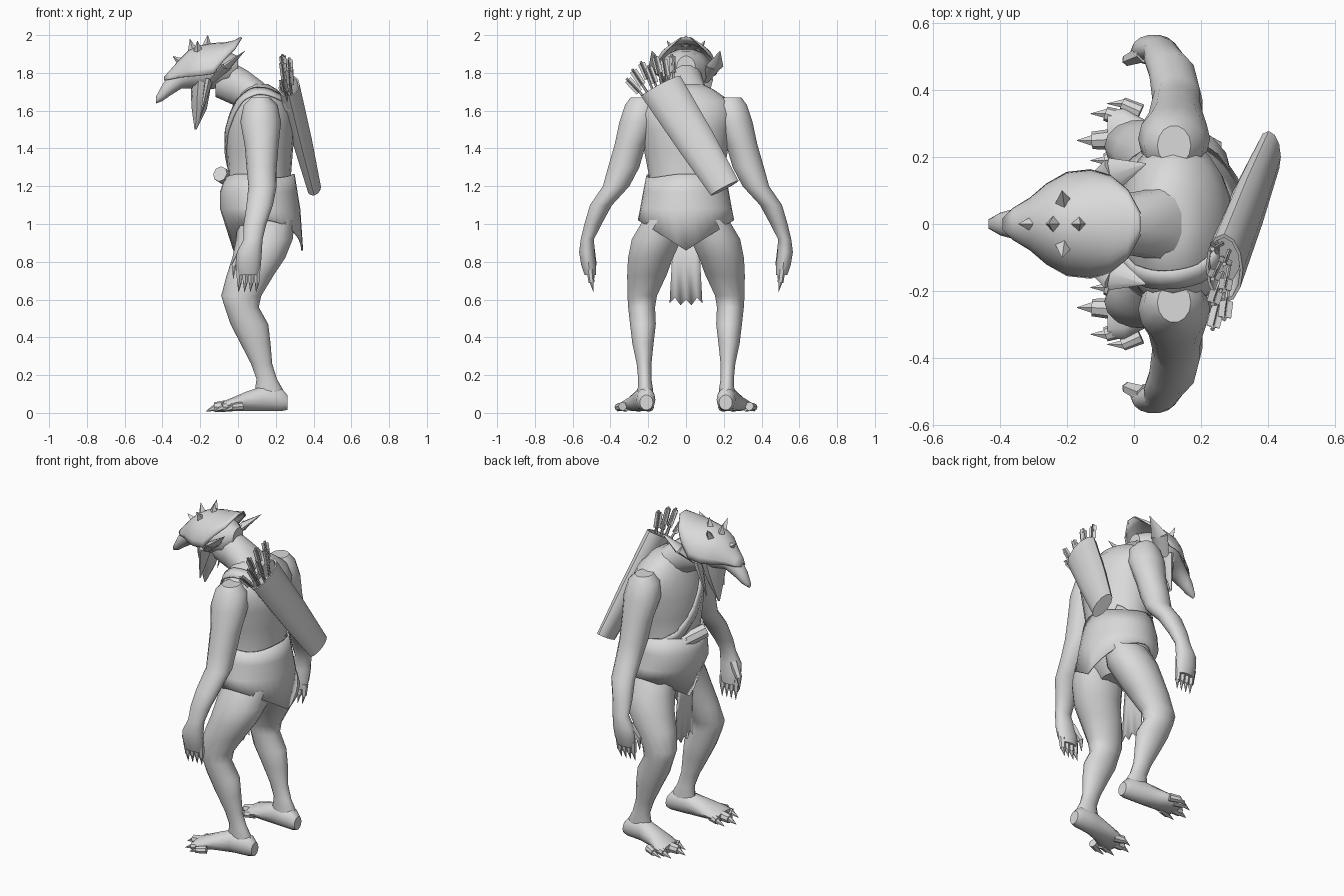
import bpy, bmesh, math
from mathutils import Vector, Matrix

grey = bpy.data.materials.new("plain_grey")
grey.diffuse_color = (0.7, 0.7, 0.7, 1)
X, Y, Z = Vector((1, 0, 0)), Vector((0, 1, 0)), Vector((0, 0, 1))


def finish(name, bm, mirror=False, thick=0, normals=True):
    """Turn a bmesh into a named, smooth-shaded object."""
    if normals:
        bmesh.ops.recalc_face_normals(bm, faces=bm.faces)
    me = bpy.data.meshes.new(name)
    bm.to_mesh(me)
    bm.free()
    me.materials.append(grey)
    ob = bpy.data.objects.new(name, me)
    bpy.context.collection.objects.link(ob)
    if mirror:
        ob.modifiers.new("mirror", 'MIRROR').use_axis = (False, True, False)
    if thick:
        m = ob.modifiers.new("thickness", 'SOLIDIFY')
        m.thickness, m.offset = thick, 0
    return ob


def grid(bm, rows, closed):
    """Skin rows of points with quads."""
    vs = [[bm.verts.new(p) for p in r] for r in rows]
    n = len(rows[0])
    for a, b in zip(vs, vs[1:]):
        for i in range(n if closed else n - 1):
            j = (i + 1) % n
            bm.faces.new((a[i], a[j], b[j], b[i]))
    return vs


def loft(name, secs, u, v, mirror=False, n=14):
    """Closed tube through elliptical sections (x, y, z, radius_u, radius_v)."""
    bm = bmesh.new()
    rows = []
    for x, y, z, a, b in secs:
        ts = [2 * math.pi * i / n for i in range(n)]
        rows.append([Vector((x, y, z)) + u * a * math.cos(t) + v * b * math.sin(t) for t in ts])
    vs = grid(bm, rows, True)
    bm.faces.new(vs[0])
    bm.faces.new(vs[-1])
    return finish(name, bm, mirror)


def rod(bm, p, q, r1, r2, sides=6, flat=1, spin=0):
    """Tapered rod or spike from p to q."""
    p, q = Vector(p), Vector(q)
    d = q - p
    mat = (Matrix.Translation((p + q) / 2) @ d.to_track_quat('Z', 'Y').to_matrix().to_4x4()
           @ Matrix.Rotation(spin, 4, 'Z') @ Matrix.Diagonal((1, flat, 1, 1)))
    bmesh.ops.create_cone(bm, cap_ends=True, segments=sides, radius1=r1, radius2=r2,
                          depth=d.length, matrix=mat)


# Body
torso = loft("torso", [
    (.12, 0, .9, .09, .1), (.11, 0, 1.0, .17, .19), (.105, 0, 1.1, .185, .21),
    (.115, 0, 1.25, .165, .195), (.115, 0, 1.38, .175, .22), (.12, 0, 1.5, .18, .24),
    (.125, 0, 1.58, .168, .255), (.12, 0, 1.65, .14, .235), (.11, 0, 1.71, .1, .15),
    (.1, 0, 1.74, .06, .09)], X, Y, n=20)
loft("neck", [(.2, 0, 1.62, .13, .06), (.13, 0, 1.65, .13, .105), (.05, 0, 1.7, .105, .115),
              (-.03, 0, 1.745, .09, .115), (-.12, 0, 1.78, .09, .11)], Y, Z)

# Arms and hands
loft("arm", [
    (.12, .235, 1.67, .05, .06), (.12, .235, 1.63, .09, .09), (.12, .255, 1.54, .108, .1),
    (.125, .295, 1.42, .09, .085), (.125, .33, 1.3, .08, .085), (.13, .37, 1.2, .075, .072),
    (.115, .45, 1.1, .07, .06), (.09, .492, 1.0, .06, .047), (.08, .522, .92, .05, .036),
    (.06, .525, .85, .066, .042), (.055, .515, .78, .066, .04), (.055, .507, .73, .055, .03)],
    X, Y, True)
bm = bmesh.new()
for i in range(4):
    x = .008 + .031 * i
    rod(bm, (x, .508, .76), (x, .5, .69), .02, .015)
    rod(bm, (x, .5, .695), (x - .005, .49, .64), .013, .001)
rod(bm, (.03, .51, .86), (-.02, .49, .78), .028, .018)
rod(bm, (-.02, .49, .79), (-.025, .487, .71), .016, .001)
finish("fingers", bm, True)

# Legs and feet
loft("leg", [
    (.15, .12, 1.02, .15, .11), (.14, .155, .92, .15, .135), (.11, .188, .82, .14, .122),
    (.065, .207, .73, .125, .107), (.017, .232, .62, .106, .08), (.02, .235, .56, .09, .073),
    (.06, .228, .47, .1, .07), (.092, .228, .37, .08, .058), (.125, .222, .26, .056, .04),
    (.152, .218, .18, .054, .036), (.165, .215, .12, .075, .042), (.17, .215, .06, .07, .04)],
    X, Y, True)
loft("foot", [
    (.262, .21, .055, .035, .04), (.23, .212, .07, .05, .062), (.13, .22, .075, .056, .068),
    (.04, .238, .06, .07, .052), (-.03, .258, .046, .086, .036), (-.08, .265, .035, .078, .026)],
    Y, Z, True)
bm = bmesh.new()
for x, y, r in ((-.08, .36, .02), (-.13, .33, .022), (-.17, .25, .026), (-.13, .19, .022)):
    a, b = Vector((x + .1, .262 + (y - .262) * .75, .035)), Vector((x + .045, y, .03))
    rod(bm, a, b, r * 1.2, r, 8)
    rod(bm, b + X * .01, (x, y, .008), r * .8, .001)
finish("toes", bm, True)

# Head with long hooked nose
loft("head", [
    (0, 0, 1.83, .05, .06), (-.05, 0, 1.82, .1, .095), (-.15, 0, 1.82, .14, .11),
    (-.24, 0, 1.81, .11, .095), (-.3, 0, 1.785, .065, .07), (-.36, 0, 1.735, .045, .057),
    (-.4, 0, 1.695, .034, .045), (-.435, 0, 1.655, .014, .018)], Y, Z)
loft("beard", [
    (-.19, 0, 1.78, .055, .11), (-.2, 0, 1.69, .05, .085), (-.205, 0, 1.61, .04, .05),
    (-.225, 0, 1.5, .005, .006)], X, Y, n=10)
bm = bmesh.new()
rod(bm, (-.14, .1, 1.755), (-.06, .15, 1.835), .025, .05, 8, .4)
rod(bm, (-.06, .15, 1.835), (.035, .18, 1.915), .05, .002, 8, .4)
rod(bm, (-.15, .1, 1.77), (-.2, .085, 1.56), .05, .004, 6, .4)
finish("ears_and_cheek_hair", bm, True)

# Helmet: arched shell, open and raised at the rear
bm = bmesh.new()
rows = []
for x, top, w, rim in ((.018, 1.988, .03, 1.982), (-.02, 1.968, .1, 1.92),
                       (-.07, 1.957, .142, 1.87), (-.13, 1.955, .16, 1.795),
                       (-.2, 1.942, .152, 1.785), (-.26, 1.917, .118, 1.78),
                       (-.31, 1.865, .075, 1.775), (-.36, 1.808, .045, 1.765),
                       (-.39, 1.775, .015, 1.76)):
    ts = [math.pi * (i / 14 - .5) for i in range(15)]
    rows.append([(x, w * math.sin(t), rim + (top - rim) * math.cos(t)) for t in ts])
grid(bm, rows, False)
finish("helmet", bm, thick=.008)
bm = bmesh.new()
for p, q in (((-.24, 0, 1.92), (-.255, 0, 1.98)), ((-.165, 0, 1.94), (-.16, 0, 2.0)),
             ((-.21, .065, 1.915), (-.215, .1, 1.97)), ((-.21, -.065, 1.915), (-.215, -.1, 1.97)),
             ((-.3, 0, 1.855), (-.345, 0, 1.888))):
    rod(bm, p, q, .026, .001, 4)
finish("helmet_spikes", bm)

# Loincloth: wrap with pointed hem, plus hanging front flap
bm = bmesh.new()
rows = [[] for _ in range(4)]
for i in range(32):
    t = 2 * math.pi * i / 32
    c, s = math.cos(t), math.sin(t)
    low = 1.02 - .16 * (1 - abs(s))
    rows[0].append((.115 + .18 * c, .205 * s, 1.255 + .01 * math.cos(3 * t)))
    rows[1].append((.11 + .2 * c, .222 * s, 1.17))
    rows[2].append((.11 + (.215 if c > 0 else .2) * c, .238 * s, 1.08))
    rows[3].append((.13 + (.21 if c > 0 else .15) * c, .25 * s, low))
grid(bm, rows, True)
finish("loincloth", bm, thick=.01)
bm = bmesh.new()
hem = (.58, .61, .57, .6, .57, .61, .58)
grid(bm, [[(.0, .022 * k, 1.0) for k in range(-3, 4)],
          [(.01, .025 * k, .8) for k in range(-3, 4)],
          [(.015, .029 * k, hem[k + 3]) for k in range(-3, 4)]], False)
finish("front_flap", bm, thick=.006)

# Rolled scroll tucked in at the waist
bm = bmesh.new()
rod(bm, (.01, .13, 1.2), (-.095, -.05, 1.265), .042, .042, 8)
finish("scroll", bm)

# Quiver with recessed mouth
u = Vector((0, .88, .47))
d = Vector((.13, .335, -.53)).normalized()
v = d.cross(u).normalized()
loft("quiver", [
    (.275, -.09, 1.64, .095, .045), (.27, -.133, 1.73, .105, .048), (.27, -.133, 1.73, .117, .057),
    (.34, .05, 1.44, .103, .052), (.403, .205, 1.19, .083, .037)], u, v, n=12)

# Arrows fanned out of the quiver
bm = bmesh.new()
for i, (y, z) in enumerate(((-.315, 1.77), (-.285, 1.82), (-.24, 1.86), (-.2, 1.84),
                            (-.165, 1.895), (-.12, 1.88), (-.075, 1.9))):
    tip = Vector((.235 + .035 * (i % 2), y, z))
    base = Vector((.265 + .02 * (i % 2), -.19 + .022 * i, 1.64))
    way = (tip - base).normalized()
    rod(bm, base, tip, .007, .007)
    for spin in (0, math.pi / 2):
        rod(bm, tip - way * .1, tip - way * .01, .02, .02, 4, .12, spin)
finish("arrows", bm)

# Shoulder strap hugging the torso
path = [Vector(p) for p in ((.27, -.1, 1.66), (.2, -.15, 1.69), (.1, -.17, 1.71), (.0, -.15, 1.65),
                            (-.06, -.09, 1.54), (-.08, .01, 1.4), (-.05, .12, 1.28),
                            (.06, .21, 1.22), (.2, .2, 1.22), (.29, .1, 1.28))]
pts = [a.lerp(b, k / 5) for a, b in zip(path, path[1:]) for k in range(5)]
rows = []
for a, b in zip(pts, pts[1:]):
    side = (b - a).cross(a - Vector((.12, 0, 1.45))).normalized() * .03
    rows.append([a - side, a, a + side])
bm = bmesh.new()
grid(bm, rows, False)
strap = finish("strap", bm)
wrap = strap.modifiers.new("hug", 'SHRINKWRAP')
wrap.target, wrap.wrap_mode, wrap.offset = torso, 'ABOVE_SURFACE', .012
strap.modifiers.new("thickness", 'SOLIDIFY').thickness = .01

# Smooth shading with sharp edges kept
for ob in bpy.context.collection.objects:
    ob.select_set(True)
bpy.context.view_layer.objects.active = torso
bpy.ops.object.shade_smooth_by_angle(angle=math.radians(40))
